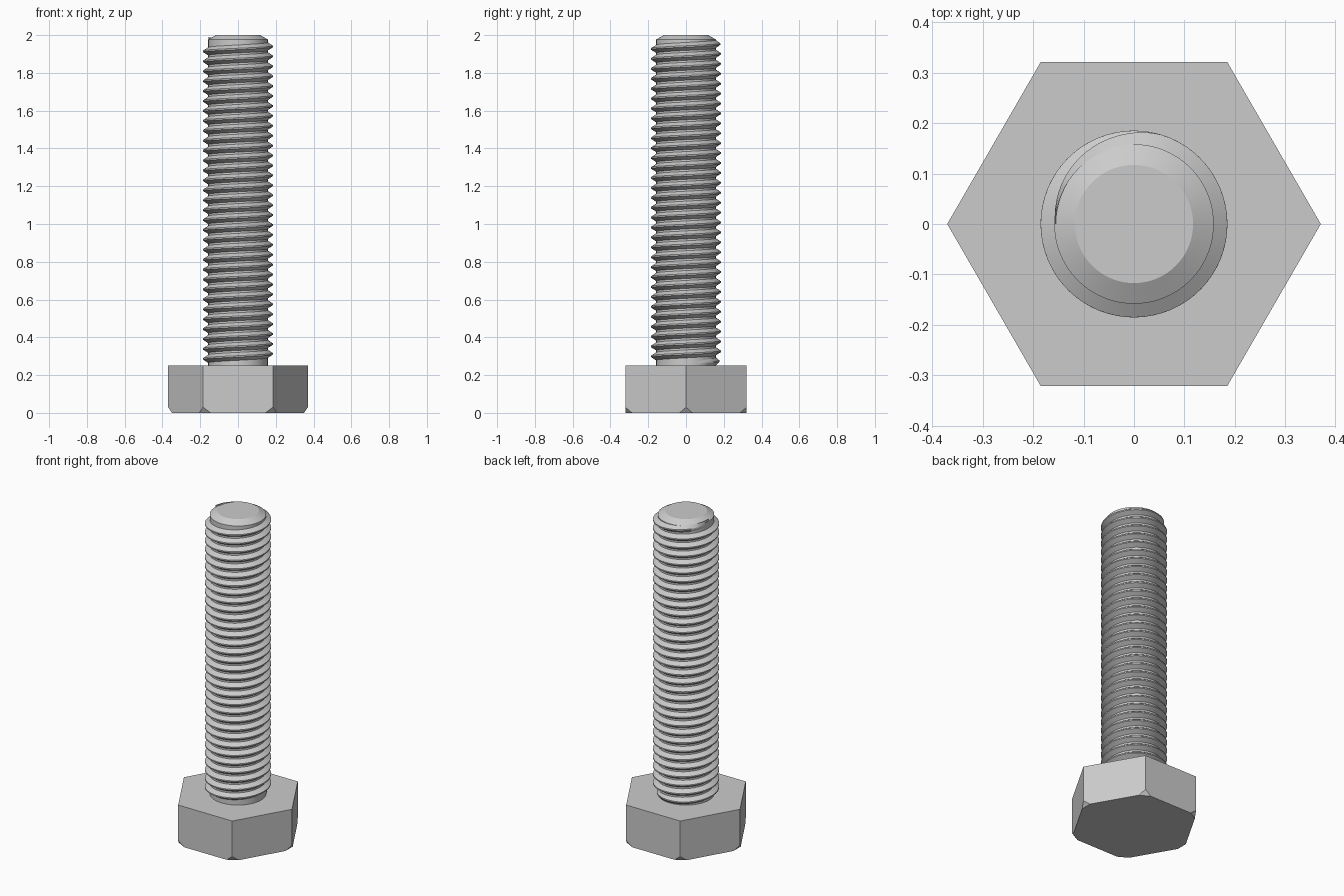
import bpy, bmesh
from math import sin, cos, pi, radians, ceil

old = bpy.data.objects.get("Cube")
if old:
    bpy.data.objects.remove(old, do_unlink=True)

HEAD_TOP = 0.25
CORE_R, CREST_R = 0.158, 0.185
PITCH = 0.0525
STEPS = 64                     # sections per turn

steel = bpy.data.materials.new("light grey steel")
steel.use_nodes = True
grey = (0.6, 0.6, 0.6, 1)
steel.diffuse_color = grey
steel.node_tree.nodes["Principled BSDF"].inputs["Base Color"].default_value = grey


def finish(bm, name, smooth):
    bmesh.ops.recalc_face_normals(bm, faces=bm.faces)
    mesh = bpy.data.meshes.new(name)
    bm.to_mesh(mesh)
    bm.free()
    obj = bpy.data.objects.new(name, mesh)
    bpy.context.collection.objects.link(obj)
    mesh.materials.append(steel)
    if smooth:
        bpy.ops.object.select_all(action="DESELECT")
        obj.select_set(True)
        bpy.context.view_layer.objects.active = obj
        bpy.ops.object.shade_smooth_by_angle(angle=radians(25))
    return obj


def polar(r, a, z):
    return (r * cos(a), r * sin(a), z)


# Hexagonal head: prism with its lower corners clipped flat
def build_head(radius=0.37, clip=0.04, clip_height=0.03):
    bm = bmesh.new()
    corners = [polar(radius, i * pi / 3, 0) for i in range(6)]
    top = [bm.verts.new((x, y, HEAD_TOP)) for x, y, z in corners]
    mid = [bm.verts.new((x, y, clip_height)) for x, y, z in corners]
    t = clip / radius
    before, after = [], []
    for i, (x, y, z) in enumerate(corners):
        for side, store in ((-1, before), (1, after)):
            nx, ny, nz = corners[(i + side) % 6]
            store.append(bm.verts.new((x + (nx - x) * t, y + (ny - y) * t, 0)))
    bm.faces.new(top)
    bm.faces.new([v for pair in zip(before, after) for v in pair])
    for i in range(6):
        j = (i + 1) % 6
        bm.faces.new((top[i], mid[i], after[i], before[j], mid[j], top[j]))
        bm.faces.new((mid[i], before[i], after[i]))
    return finish(bm, "hex_head", False)


# Shank core with a bevelled tip
def build_core(sides=96):
    bm = bmesh.new()
    rings = []
    for r, z in ((CORE_R, HEAD_TOP - 0.02), (CORE_R, 1.977), (0.117, 2.0)):
        rings.append([bm.verts.new(polar(r, i * 2 * pi / sides, z)) for i in range(sides)])
    for low, high in zip(rings, rings[1:]):
        for i in range(sides):
            j = (i + 1) % sides
            bm.faces.new((low[i], low[j], high[j], high[i]))
    bm.faces.new(rings[0])
    bm.faces.new(rings[-1])
    return finish(bm, "shank_core", True)


# Right-handed thread: a trapezoid swept up a helix, fading out at both ends
def build_thread():
    bm = bmesh.new()
    end = pi                                  # run-out finishes on the -x side
    start = -2 * pi * (1.94 - 0.262) / PITCH
    fade = radians(105)
    count = ceil((end - start) / (2 * pi) * STEPS)
    sections = []
    for k in range(count + 1):
        a = start + (end - start) * k / count
        z = 1.94 + PITCH * a / (2 * pi)
        grow = min(1, (a - start) / fade, (end - a) / fade)
        crest = CORE_R - 0.002 + (CREST_R - CORE_R + 0.002) * grow
        base, tip = PITCH * 0.44, PITCH * 0.07
        profile = ((CORE_R - 0.003, -base), (crest, -tip), (crest, tip), (CORE_R - 0.003, base))
        sections.append([bm.verts.new(polar(r, a, z + dz)) for r, dz in profile])
    for s, n in zip(sections, sections[1:]):
        for i in range(4):
            j = (i + 1) % 4
            bm.faces.new((s[i], s[j], n[j], n[i]))
    bm.faces.new(sections[0])
    bm.faces.new(sections[-1])
    return finish(bm, "screw_thread", True)


build_head()
build_core()
build_thread()
